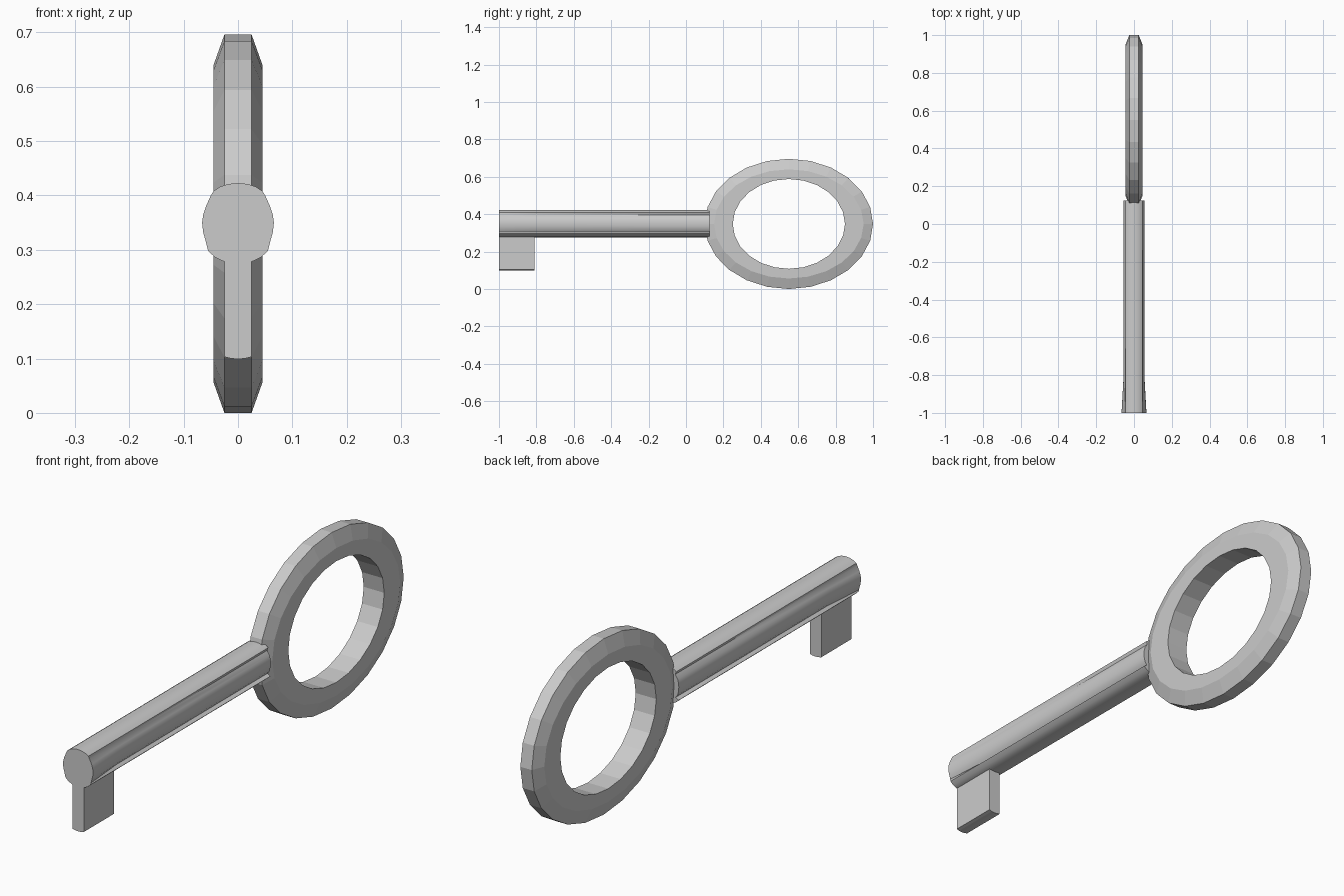
import bpy, bmesh, math

if "Cube" in bpy.data.objects:
    bpy.data.objects.remove(bpy.data.objects["Cube"])

ZC = 0.348  # height of the key's axis


def loft(name, sections, ring=False):
    """Bridge equal-length closed sections; cap the ends unless it is a ring."""
    bm = bmesh.new()
    rows = [[bm.verts.new(p) for p in s] for s in sections]
    n = len(rows[0])
    pairs = list(zip(rows, rows[1:]))
    if ring:
        pairs.append((rows[-1], rows[0]))
    else:
        bm.faces.new(rows[0])
        bm.faces.new(rows[-1])
    for a, b in pairs:
        for i in range(n):
            j = (i + 1) % n
            bm.faces.new((a[i], a[j], b[j], b[i]))
    bmesh.ops.recalc_face_normals(bm, faces=bm.faces)
    mesh = bpy.data.meshes.new(name)
    bm.to_mesh(mesh)
    bm.free()
    obj = bpy.data.objects.new(name, mesh)
    bpy.context.collection.objects.link(obj)
    return obj


def mirrored(half):
    """Close a right-hand half profile, whose ends lie on x = 0."""
    return half + [(-x, z) for x, z in reversed(half[1:-1])]


# Oval handle ring: chamfered section swept round 24 flat segments
# section entries: (x, y radius, z radius)
section = [(0.045, 0.30, 0.24), (0.045, 0.40, 0.292), (0.025, 0.45, 0.348),
           (-0.025, 0.45, 0.348), (-0.045, 0.40, 0.292), (-0.045, 0.30, 0.24)]
sweep = []
for k in range(24):
    a = math.tau * k / 24
    sweep.append([(x, 0.55 + ry * math.cos(a), ZC + rz * math.sin(a))
                  for x, ry, rz in section])
loft("handle_ring", sweep, ring=True)

# Shaft: grooved along its length, grooves fading out into a rounder tip
grooved = mirrored([(0, 0.423), (0.018, 0.421), (0.033, 0.416), (0.045, 0.408),
                    (0.040, 0.396), (0.051, 0.380), (0.055, 0.365), (0.056, 0.350),
                    (0.055, 0.335), (0.051, 0.318), (0.042, 0.306), (0.055, 0.298),
                    (0.042, 0.286), (0.025, 0.278), (0, 0.276)])
tip = mirrored([(0, 0.423), (0.018, 0.421), (0.033, 0.416), (0.045, 0.408),
                (0.050, 0.400), (0.059, 0.380), (0.064, 0.365), (0.066, 0.350),
                (0.064, 0.332), (0.060, 0.318), (0.057, 0.306), (0.055, 0.298),
                (0.042, 0.286), (0.025, 0.278), (0, 0.276)])
shaft = loft("shaft", [[(x, y, z) for x, z in prof]
                       for y, prof in ((-1.0, tip), (-0.82, grooved), (0.125, grooved))])

# Bit: flat tooth under the tip with a slightly rounded lower edge
bit = mirrored([(0, 0.32), (0.025, 0.32), (0.025, 0.103), (0.013, 0.100), (0, 0.099)])
loft("bit", [[(x, y, z) for x, z in bit] for y in (-0.9995, -0.81)])

# Smooth the rounded shaft, keeping groove edges sharp
bpy.ops.object.select_all(action='DESELECT')
shaft.select_set(True)
bpy.context.view_layer.objects.active = shaft
bpy.ops.object.shade_smooth_by_angle(angle=math.radians(30))
